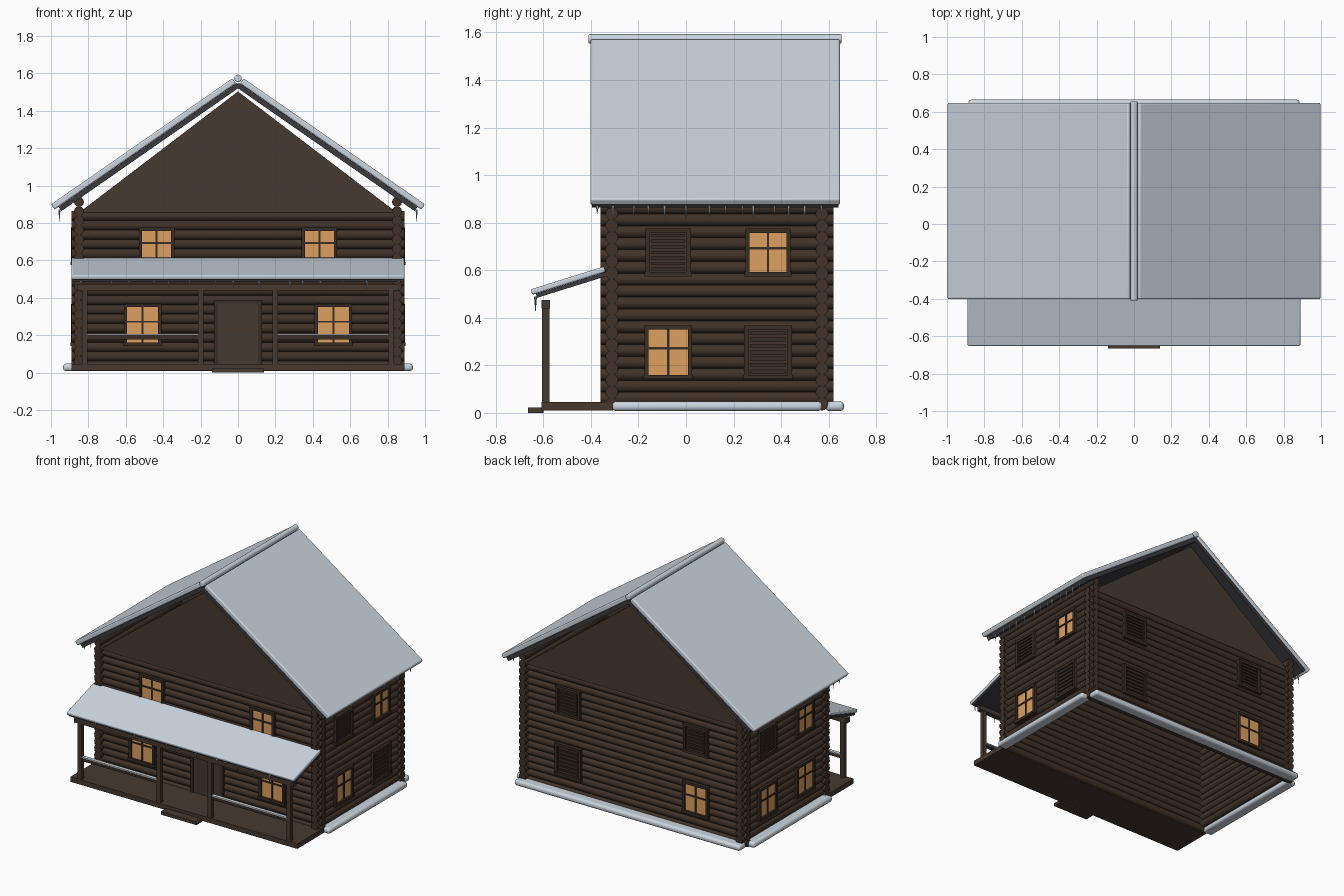
import bpy, bmesh, math, random
from mathutils import Matrix, Vector

random.seed(4)
cube = bpy.data.objects.get("Cube")
if cube:
    bpy.data.objects.remove(cube, do_unlink=True)


def material(name, rgb):
    m = bpy.data.materials.new(name)
    m.use_nodes = True
    m.diffuse_color = (*rgb, 1)
    m.node_tree.nodes["Principled BSDF"].inputs["Base Color"].default_value = (*rgb, 1)
    return m


LOG = material("log brown", (0.052, 0.032, 0.021))
PLANK = material("plank brown", (0.062, 0.041, 0.029))
TRIM = material("dark trim", (0.042, 0.027, 0.019))
ROOF = material("roof slate", (0.042, 0.042, 0.05))
SNOW = material("snow", (0.60, 0.67, 0.74))
ICE = material("ice", (0.45, 0.55, 0.63))
GLOW = material("window glow", (0.72, 0.35, 0.115))


def finish(name, bm, mat, bevel=0, smooth=False, matrix=None):
    bmesh.ops.recalc_face_normals(bm, faces=bm.faces)
    me = bpy.data.meshes.new(name)
    bm.to_mesh(me)
    bm.free()
    me.materials.append(mat)
    ob = bpy.data.objects.new(name, me)
    bpy.context.collection.objects.link(ob)
    if matrix:
        ob.matrix_world = matrix
    if bevel:
        mod = ob.modifiers.new("round", "BEVEL")
        mod.width, mod.segments = bevel, 3
    if smooth or bevel:
        bpy.ops.object.select_all(action="DESELECT")
        ob.select_set(True)
        bpy.context.view_layer.objects.active = ob
        bpy.ops.object.shade_smooth_by_angle(angle=math.radians(40))
    return ob


def add_box(bm, x0, x1, y0, y1, z0, z1):
    m = Matrix.Translation(((x0 + x1) / 2, (y0 + y1) / 2, (z0 + z1) / 2))
    bmesh.ops.create_cube(bm, size=1, matrix=m @ Matrix.Diagonal((x1 - x0, y1 - y0, z1 - z0, 1)))


def boxes(name, mat, items, bevel=0, matrix=None):
    bm = bmesh.new()
    for b in items:
        add_box(bm, *b)
    return finish(name, bm, mat, bevel, matrix=matrix)


def add_rod(bm, a, b, r0, r1=None, sides=12):
    a, b = Vector(a), Vector(b)
    m = Matrix.Translation((a + b) / 2) @ (b - a).to_track_quat("Z", "Y").to_matrix().to_4x4()
    bmesh.ops.create_cone(bm, cap_ends=True, segments=sides, radius1=r0,
                          radius2=r0 if r1 is None else r1, depth=(b - a).length, matrix=m)


# Log walls: crossing courses, side courses half a step higher
WX, YF, YB, R, STEP = 0.85, -0.312, 0.572, 0.027, 0.05
for name, y in (("front_log_wall", YF), ("back_log_wall", YB)):
    bm = bmesh.new()
    for i in range(17):
        z = 0.037 + i * STEP
        add_rod(bm, (-0.89, y, z), (0.89, y, z), R)
    finish(name, bm, LOG, smooth=True)
for name, x in (("left_log_wall", WX), ("right_log_wall", -WX)):
    bm = bmesh.new()
    for i in range(18):
        z = 0.062 + i * STEP
        add_rod(bm, (x, -0.36, z), (x, 0.62, z), R)
    finish(name, bm, LOG, smooth=True)

# Gable panels
for name, y in (("front_gable", YF), ("back_gable", YB)):
    bm = bmesh.new()
    f = bm.faces.new([bm.verts.new((x, y - 0.022, z)) for x, z in ((-0.85, 0.855), (0.85, 0.855), (0, 1.503))])
    ext = bmesh.ops.extrude_face_region(bm, geom=[f])
    bmesh.ops.translate(bm, vec=(0, 0.044, 0), verts=[v for v in ext["geom"] if isinstance(v, bmesh.types.BMVert)])
    finish(name, bm, PLANK)

# Main roof slabs with snow cover, in slope coordinates
PITCH = math.radians(34.8)
for side, s in (("left", 1), ("right", -1)):
    d = Vector((s * math.cos(PITCH), 0, -math.sin(PITCH)))
    n = Vector((s * math.sin(PITCH), 0, math.cos(PITCH)))
    m = Matrix((d, (0, 1, 0), n)).transposed().to_4x4()
    m.translation = (0, 0, 1.594)
    boxes(side + "_roof_snow", SNOW, [(0.036, 1.217, -0.402, 0.648, -0.033, 0)], 0.008, m)
    boxes(side + "_roof_deck", ROOF, [(0.03, 1.192, -0.395, 0.641, -0.061, -0.0335)], 0, m)
bm = bmesh.new()
add_rod(bm, (0, -0.41, 1.573), (0, 0.655, 1.573), 0.02, sides=16)
finish("ridge_snow", bm, SNOW, bevel=0.006)

# Porch roof
a = math.atan2(0.097, 0.31)
m = Matrix.Translation((0, -0.345, 0.616)) @ Matrix.Rotation(a, 4, "X")
boxes("porch_roof_snow", SNOW, [(-0.89, 0.89, -0.323, 0, -0.024, 0)], 0.007, m)
boxes("porch_roof_deck", ROOF, [(-0.885, 0.885, -0.308, 0.01, -0.042, -0.0245)], 0, m)

# Porch deck, step, posts, beam and rails
boxes("porch_deck", PLANK, [(-0.89, 0.89, -0.607, -0.315, 0.01, 0.045)])
boxes("porch_step", PLANK, [(-0.14, 0.14, -0.665, -0.6, 0, 0.022)])
boxes("porch_posts", PLANK, [(x - 0.015, x + 0.015, -0.605, -0.575, 0.045, 0.445)
                             for x in (-0.82, -0.2, 0.2, 0.82)])
boxes("porch_beam", PLANK, [(-0.86, 0.86, -0.608, -0.572, 0.44, 0.475)])
rails = [(-0.805, -0.215), (0.215, 0.805)]
boxes("porch_rails", TRIM, [(p, q, -0.6, -0.58, 0.177, 0.2) for p, q in rails])
boxes("rail_snow", SNOW, [(p, q, -0.602, -0.578, 0.2, 0.207) for p, q in rails])

# Snow banked against the base
boxes("back_snow_bank", SNOW, [(-0.885, 0.885, 0.585, 0.665, 0.008, 0.048)], 0.016)
for side, s in (("left", 1), ("right", -1)):
    x0, x1 = sorted((s * 0.855, s * 0.935))
    boxes(side + "_snow_bank", SNOW, [(x0, x1, -0.31, 0.572, 0.008, 0.048)], 0.016)

# Door
boxes("door_frame", TRIM, [(-0.128, -0.108, -0.35, -0.32, 0.045, 0.375), (0.108, 0.128, -0.35, -0.32, 0.045, 0.375),
                           (-0.128, 0.128, -0.35, -0.32, 0.37, 0.388)])
boxes("door", PLANK, [(-0.108, 0.108, -0.345, -0.32, 0.045, 0.37)])


# Windows and shutters; wall space is x along, -y outward, z up from the centre
def frame_items(w, h, t=0.018):
    x, z = w / 2, h / 2
    return [(-x - t, -x, -0.042, 0, -z, z), (x, x + t, -0.042, 0, -z, z),
            (-x - t, x + t, -0.044, 0, z, z + t), (-x - t - 0.004, x + t + 0.004, -0.046, 0, -z - t, -z)]


def window(name, m, w, h):
    x, z = w / 2, h / 2
    boxes(name + "_glass", GLOW, [(-x, x, -0.031, -0.005, -z, z)], 0, m)
    bars = [(-0.005, 0.005, -0.037, -0.028, -z, z), (-x, x, -0.037, -0.028, 0.012, 0.022)]
    boxes(name + "_frame", TRIM, frame_items(w, h) + bars, 0, m)


def shutter(name, m, w, h):
    x, z = w / 2, h / 2
    boxes(name + "_panel", LOG, [(-x, x, -0.029, -0.005, -z, z)], 0, m)
    gap = h / 7
    slats = [(-x + 0.008, x - 0.008, -0.038, -0.025, -z + gap * i + 0.005, -z + gap * (i + 1) - 0.005)
             for i in range(7)]
    boxes(name + "_frame", TRIM, frame_items(w, h) + slats, 0, m)


def on_wall(wall, u, z):
    turn = {"front": 0, "left": 90, "back": 180, "right": -90}[wall]
    pos = {"front": (u, YF, z), "back": (u, YB, z), "left": (WX, u, z), "right": (-WX, u, z)}[wall]
    return Matrix.Translation(pos) @ Matrix.Rotation(math.radians(turn), 4, "Z")


UP, LOW = 0.675, 0.255
openings = [
    ("front", -0.435, UP, window), ("front", 0.435, UP, window),
    ("front", -0.51, LOW, window), ("front", 0.51, LOW, window),
    ("left", -0.075, UP, shutter), ("left", 0.345, UP, window),
    ("left", -0.075, LOW, window), ("left", 0.345, LOW, shutter),
    ("right", -0.075, UP, window), ("right", 0.345, UP, shutter),
    ("right", -0.075, LOW, window), ("right", 0.345, LOW, window),
    ("back", -0.5, UP, shutter), ("back", 0.5, UP, shutter),
    ("back", -0.5, LOW, window), ("back", 0.5, LOW, shutter),
]
for i, (wall, u, z, build) in enumerate(openings):
    kind = "window" if build is window else "shutter"
    w, h = (0.155, 0.165) if z == UP else (0.165, 0.19)
    build(f"{wall}_{kind}_{i}", on_wall(wall, u, z), w, h)


# Icicles along the eaves
def icicles(name, points):
    bm = bmesh.new()
    for p in points:
        p = Vector(p)
        add_rod(bm, p, p - Vector((0, 0, random.uniform(0.025, 0.07))), random.uniform(0.004, 0.007), 0.0005, 6)
    finish(name, bm, ICE, smooth=True)


for side, s in (("left", 1), ("right", -1)):
    icicles(side + "_eave_icicles", [(s * 0.955, -0.36 + 0.073 * i + random.uniform(-0.025, 0.025), 0.872)
                                     for i in range(14)])
icicles("porch_icicles", [(-0.83 + 0.119 * i + random.uniform(-0.04, 0.04), -0.633, 0.49) for i in range(15)])
